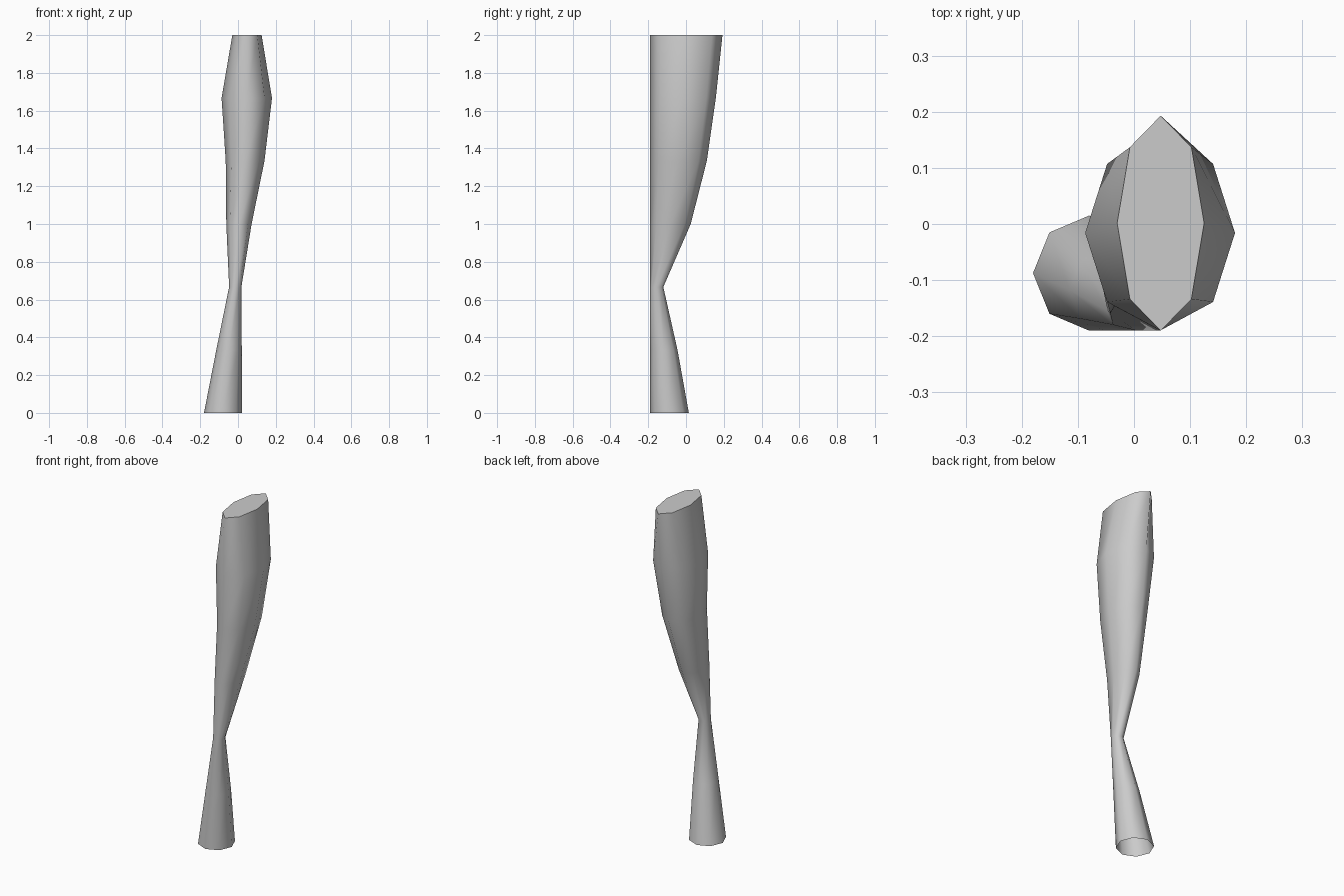
import bpy, bmesh
from math import sin, cos, pi

cube = bpy.data.objects.get("Cube")
if cube:
    bpy.data.objects.remove(cube, do_unlink=True)

grey = bpy.data.materials.new("light_grey")
grey.use_nodes = True
colour = (0.6, 0.6, 0.6, 1)
grey.diffuse_color = colour
grey.node_tree.nodes["Principled BSDF"].inputs["Base Color"].default_value = colour

SIDES = 8
FRONT = -0.19          # every section touches this front line
# left edge, right edge and back edge of evenly spaced sections, bottom to top
SECTIONS = [
    (-0.18, 0.02, 0.015),
    (-0.115, 0.02, -0.045),
    (-0.047, 0.018, -0.12),
    (-0.062, 0.072, 0.025),
    (-0.065, 0.14, 0.11),
    (-0.087, 0.18, 0.158),
    (-0.03, 0.125, 0.193),
]

bm = bmesh.new()


def section(z, x0, x1, back):
    """Elliptical eight-sided ring that fits between the given edges."""
    cx, cy = (x0 + x1) / 2, (FRONT + back) / 2
    rx, ry = (x1 - x0) / 2, (back - FRONT) / 2
    angles = [2 * pi * i / SIDES for i in range(SIDES)]
    return [bm.verts.new((cx + rx * cos(a), cy + ry * sin(a), z)) for a in angles]


# Lofted limb wall, open at the bottom
step = 2 / (len(SECTIONS) - 1)
rings = [section(i * step, *s) for i, s in enumerate(SECTIONS)]
for low, high in zip(rings, rings[1:]):
    for i in range(SIDES):
        j = (i + 1) % SIDES
        bm.faces.new((low[i], low[j], high[j], high[i])).smooth = True

# Flat top cap with a crisp rim
cap = bm.faces.new(rings[-1])
for edge in cap.edges:
    edge.smooth = False

mesh = bpy.data.meshes.new("limb")
bm.to_mesh(mesh)
bm.free()
mesh.materials.append(grey)
limb = bpy.data.objects.new("limb", mesh)
bpy.context.collection.objects.link(limb)
